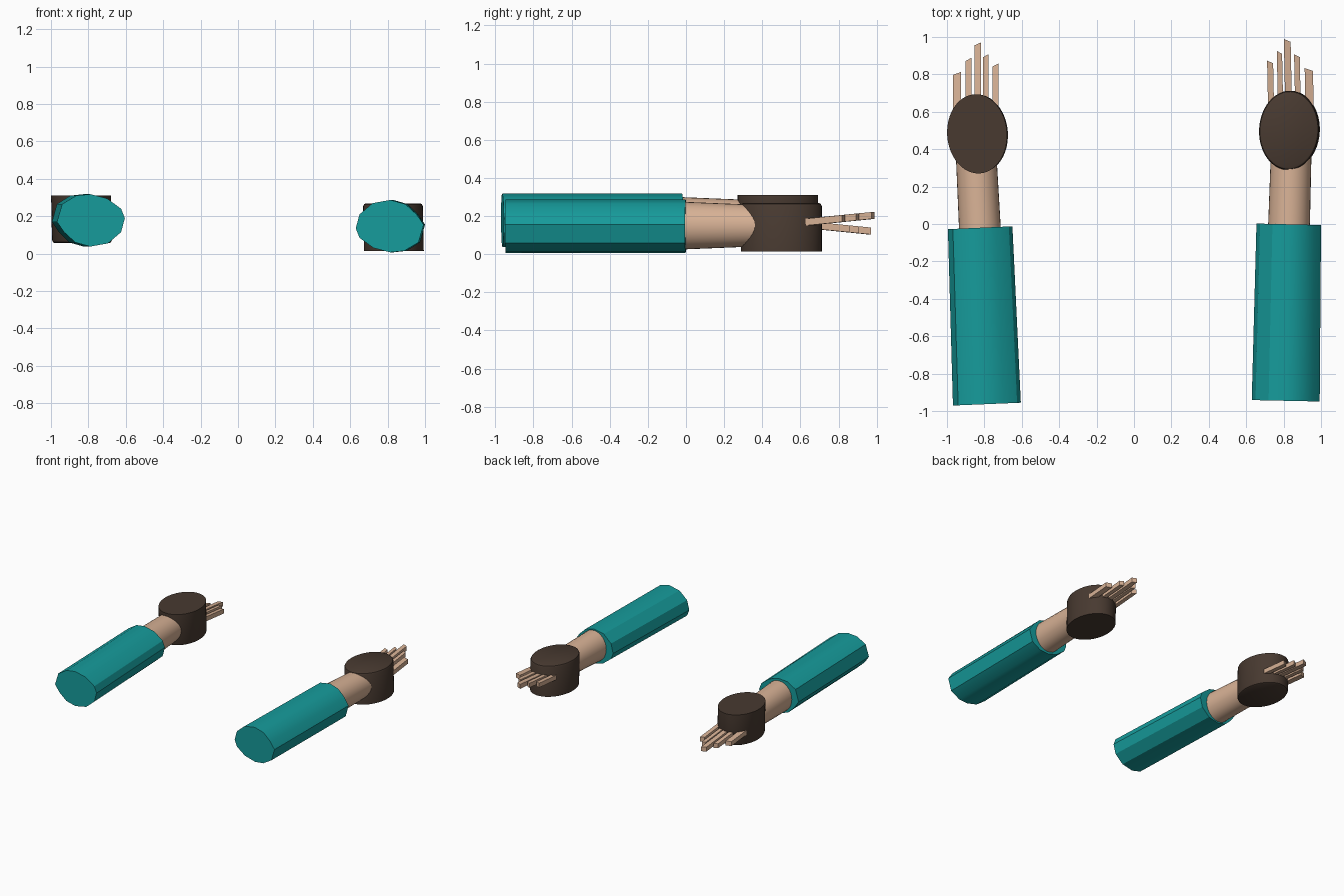
import bpy, bmesh, math
from mathutils import Matrix, Vector

if "Cube" in bpy.data.objects:
    bpy.data.objects.remove(bpy.data.objects["Cube"])


def material(name, rgb):
    m = bpy.data.materials.new(name)
    m.diffuse_color = (*rgb, 1)
    m.use_nodes = True
    m.node_tree.nodes["Principled BSDF"].inputs["Base Color"].default_value = m.diffuse_color
    return m


TEAL = material("sleeve_teal", (0.008, 0.33, 0.33))
SKIN = material("skin", (0.68, 0.44, 0.30))
BROWN = material("dark_brown", (0.065, 0.042, 0.03))


def ellipse(cx, cy, rx, ry, n=32, turn=0.0):
    pts = []
    for i in range(n):
        a = 2 * math.pi * i / n
        x, y = rx * math.cos(a), ry * math.sin(a)
        pts.append((cx + x * math.cos(turn) - y * math.sin(turn),
                    cy + x * math.sin(turn) + y * math.cos(turn)))
    return pts


def loft(name, rings, mat, matrix, smooth=30):
    """Skin closed rings of 3D points and cap both ends."""
    bm = bmesh.new()
    vs = [[bm.verts.new(p) for p in r] for r in rings]
    n = len(vs[0])
    for a, b in zip(vs, vs[1:]):
        for i in range(n):
            j = (i + 1) % n
            bm.faces.new((a[i], a[j], b[j], b[i]))
    bm.faces.new(vs[0][::-1])
    bm.faces.new(vs[-1])
    bmesh.ops.transform(bm, matrix=matrix, verts=bm.verts)
    bmesh.ops.recalc_face_normals(bm, faces=bm.faces)
    mesh = bpy.data.meshes.new(name)
    bm.to_mesh(mesh)
    bm.free()
    mesh.materials.append(mat)
    ob = bpy.data.objects.new(name, mesh)
    bpy.context.collection.objects.link(ob)
    if smooth:
        bpy.ops.object.select_all(action='DESELECT')
        ob.select_set(True)
        bpy.context.view_layer.objects.active = ob
        bpy.ops.object.shade_smooth_by_angle(angle=math.radians(smooth))
    return ob


# faceted sleeve section (x, z), pointed on the outer side
SLEEVE = [(-0.605, 0.19), (-0.625, 0.24), (-0.70, 0.295), (-0.79, 0.318),
          (-0.865, 0.31), (-0.94, 0.265), (-0.968, 0.17), (-0.93, 0.115),
          (-0.87, 0.06), (-0.79, 0.038), (-0.695, 0.055), (-0.625, 0.115)]

# finger: x centre, width, tip y
FINGERS = [(-0.947, 0.044, 0.805), (-0.885, 0.03, 0.88), (-0.835, 0.036, 0.963),
           (-0.792, 0.028, 0.90), (-0.741, 0.032, 0.85)]


def build_arm(side, m):
    # sleeve, drifting outward toward the wrist
    front = [(x, -0.963 - (x + 0.785) * -0.042, z) for x, z in SLEEVE]
    back = [(-0.822 + (x + 0.786) * 0.95, -0.02 + (x + 0.786) * 0.042, z) for x, z in SLEEVE]
    loft(side + "_sleeve", [front, back], TEAL, m)

    # tapered forearm
    rings = [[(x, y, z) for x, z in ellipse(cx, 0.175, rx, rz)]
             for y, cx, rx, rz in ((-0.06, -0.822, 0.112, 0.126), (0.45, -0.848, 0.108, 0.105))]
    loft(side + "_forearm", rings, SKIN, m)

    # oval wrist guard with one softened rim
    rings = []
    for z, inset in ((0.056, 0.014), (0.061, 0.005), (0.072, 0.0), (0.31, 0.0)):
        cx = -0.836 - (0.31 - z) * 0.02 * -1 - 0.003
        rings.append([(x, y, z) for x, y in
                      ellipse(cx, 0.482, 0.16 - inset, 0.212 - inset, 48, math.radians(4))])
    loft(side + "_wrist_guard", rings, BROWN, m)

    # square fingers, sloping away from the open rim
    for i, (cx, w, tip) in enumerate(FINGERS):
        rings = []
        for y in (0.52, tip):
            z = 0.155 - (y - 0.63) * 0.1
            rings.append([(cx + sx * w / 2, y + 0.008 * sx, z + sz * 0.018)
                          for sx, sz in ((-1, -1), (1, -1), (1, 1), (-1, 1))])
        loft(f"{side}_finger_{i + 1}", rings, SKIN, m, 0)


build_arm("left", Matrix.Identity(4))

# the other arm is the same arm rolled half a turn and slightly re-aimed
pivot = Vector((0.80, -0.5, 0))
roll = Matrix.Translation((0, 0, 0.325)) @ Matrix.Rotation(math.pi, 4, 'Y')
aim = (Matrix.Translation(pivot + Vector((0.015, 0.018, 0)))
       @ Matrix.Rotation(math.radians(1.2), 4, 'Z') @ Matrix.Translation(-pivot))
build_arm("right", aim @ roll)
